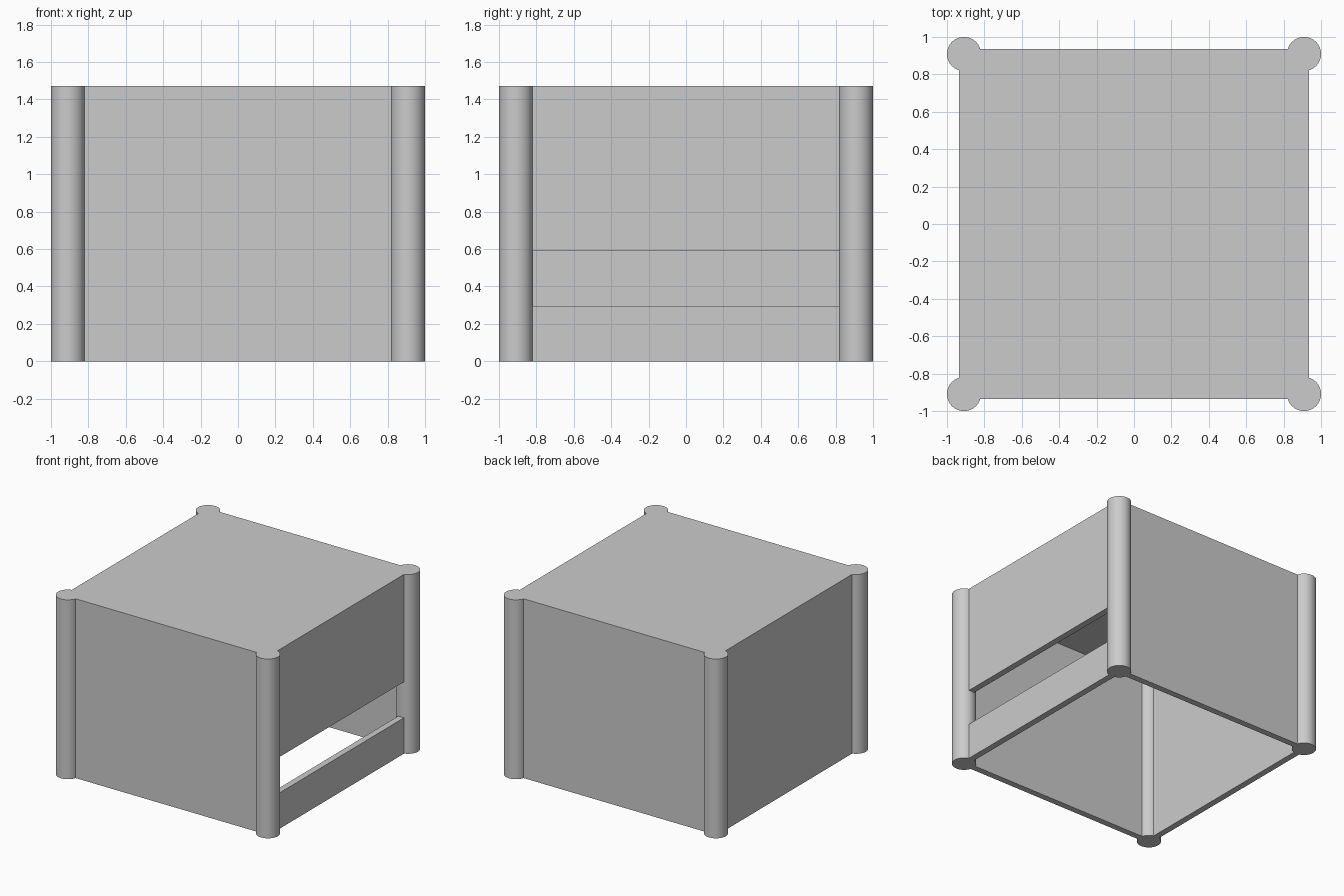
import bpy

if "Cube" in bpy.data.objects:
    bpy.data.objects.remove(bpy.data.objects["Cube"])

H = 1.473      # overall height
R = 0.091      # post radius
C = 0.909      # post centre offset
T = 0.052      # panel thickness
TOP = 0.10     # top slab thickness


def box(name, x0, x1, y0, y1, z0, z1):
    bpy.ops.mesh.primitive_cube_add(
        size=1, location=((x0 + x1) / 2, (y0 + y1) / 2, (z0 + z1) / 2))
    ob = bpy.context.object
    ob.name = name
    ob.scale = (x1 - x0, y1 - y0, z1 - z0)
    bpy.ops.object.transform_apply(location=False, rotation=False, scale=True)
    return ob


def post(name, x, y):
    bpy.ops.mesh.primitive_cylinder_add(
        vertices=64, radius=R, depth=H, location=(x, y, H / 2))
    bpy.context.object.name = name
    bpy.ops.object.shade_smooth_by_angle()


# Round corner posts
for side, x in (("left", -C), ("right", C)):
    for end, y in (("front", -C), ("back", C)):
        post(f"{end}_{side}_post", x, y)

# Full-height panels running from post centre to post centre
h = T / 2
box("front_panel", -C, C, -C - h, -C + h, 0, H)
box("back_panel", -C, C, C - h, C + h, 0, H)
box("left_panel", -C - h, -C + h, -C, C, 0, H)

# Right side: two boards leaving an open slot between them
box("right_lower_board", C - h, C + h, -C, C, 0, 0.295)
box("right_upper_board", C - h, C + h, -C, C, 0.59, H)

# Top slab set flush between the panels
i = C - h
box("top_slab", -i, i, -i, i, H - TOP, H)
